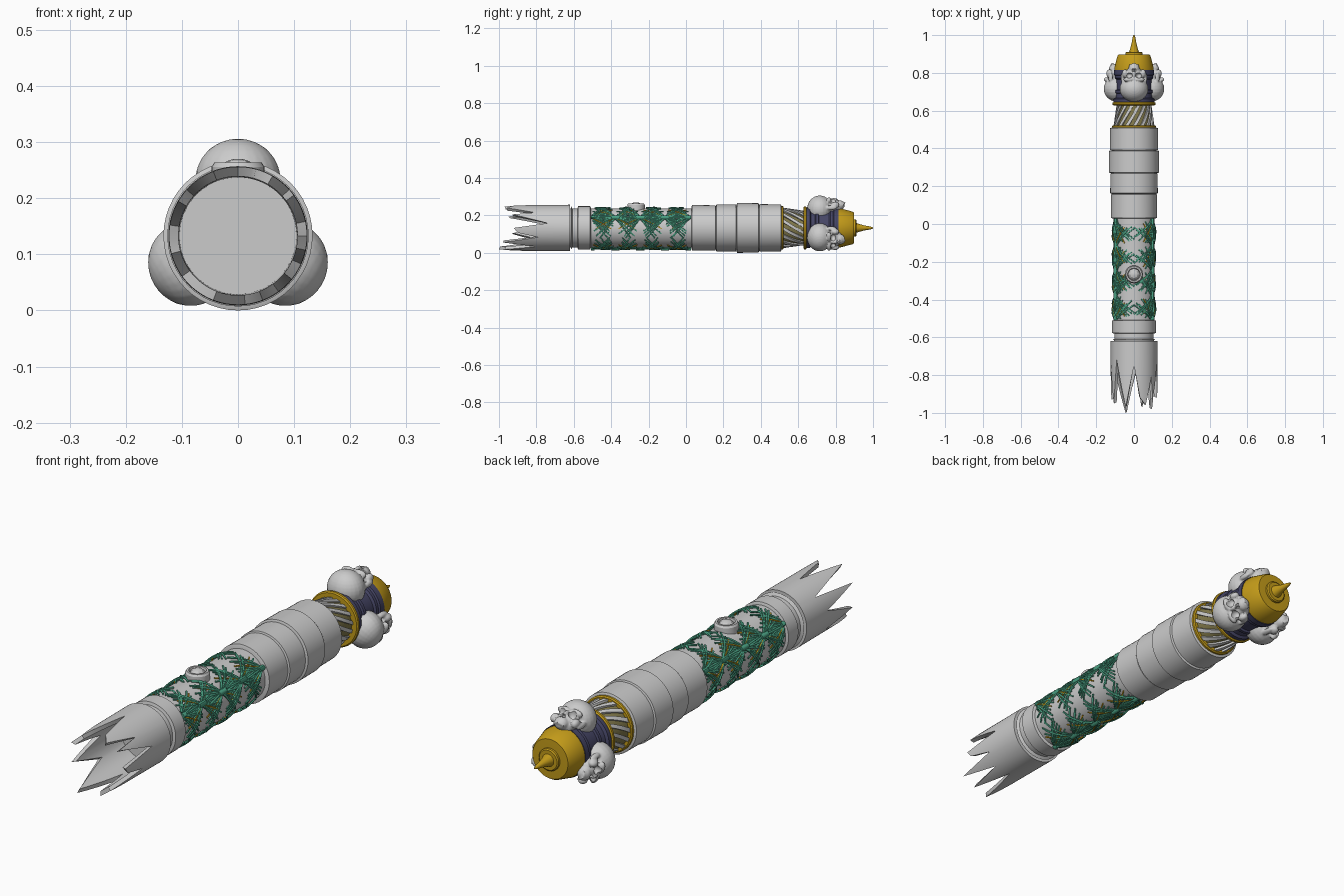
import bpy, bmesh, math, random
from mathutils import Matrix, Vector

if "Cube" in bpy.data.objects:
    bpy.data.objects.remove(bpy.data.objects["Cube"])

random.seed(4)
CZ = 0.133          # height of the long axis (runs along y)
TAU = math.tau


def material(name, rgb):
    m = bpy.data.materials.new(name)
    m.diffuse_color = (*rgb, 1)
    m.use_nodes = True
    m.node_tree.nodes["Principled BSDF"].inputs["Base Color"].default_value = m.diffuse_color
    return m


GOLD = material("gold", (0.55, 0.33, 0.01))
GREEN = material("green", (0.07, 0.36, 0.23))
NAVY = material("navy", (0.06, 0.06, 0.13))
TAN = material("tan", (0.22, 0.19, 0.07))


def at(a, r, y):
    """Point around the axis; a = 0 is up, growing towards +x."""
    return Vector((r * math.sin(a), y, CZ + r * math.cos(a)))


def finish(name, bm, mat=None, angle=35):
    bmesh.ops.remove_doubles(bm, verts=bm.verts, dist=1e-5)
    bmesh.ops.recalc_face_normals(bm, faces=bm.faces)
    me = bpy.data.meshes.new(name)
    bm.to_mesh(me)
    bm.free()
    ob = bpy.data.objects.new(name, me)
    bpy.context.collection.objects.link(ob)
    if mat:
        me.materials.append(mat)
    bpy.ops.object.select_all(action='DESELECT')
    ob.select_set(True)
    bpy.context.view_layer.objects.active = ob
    bpy.ops.object.shade_smooth_by_angle(angle=math.radians(angle))
    return ob


def lathe(name, profile, mat=None, n=48):
    """Revolve (y, radius) points about the long axis, closing both ends."""
    bm = bmesh.new()
    rings = [[bm.verts.new(at(TAU * i / n, r, y)) for i in range(n)] for y, r in profile]
    for p, q in zip(rings, rings[1:]):
        for i in range(n):
            bm.faces.new((p[i], p[(i + 1) % n], q[(i + 1) % n], q[i]))
    bm.faces.new(rings[0])
    bm.faces.new(rings[-1])
    return finish(name, bm, mat)


def ball(bm, pos, radii, u=24, v=16):
    m = Matrix.Translation(pos) @ Matrix.Diagonal((*radii, 1))
    bmesh.ops.create_uvsphere(bm, u_segments=u, v_segments=v, radius=1, matrix=m)


def baked(ob):
    dg = bpy.context.evaluated_depsgraph_get()
    return bpy.data.meshes.new_from_object(ob.evaluated_get(dg))


# Broken crown: (angle from +x, tip or notch position)
jag = [(0, -.92), (12, -.74), (36, -.93), (42, -.81), (60, -.96), (75, -.92), (90, -.75),
       (111, -.97), (138, -.72), (150, -.95), (171, -.76), (195, -.93), (216, -.78),
       (249, -1.0), (276, -.78), (291, -.97), (306, -.80), (321, -.98), (336, -.79),
       (348, -.90), (360, -.92)]


def edge_y(d):
    for (a, p), (b, q) in zip(jag, jag[1:]):
        if a <= d <= b:
            return p + (q - p) * (d - a) / (b - a)


bm = bmesh.new()
cols = []
for d in range(0, 360, 3):
    a, e = math.radians(90 - d), edge_y(d)
    cols.append([bm.verts.new(at(a, r, y)) for r, y in
                 ((.124, -.62), (.123, e), (.106, e + .006), (.104, -.62))])
for i, c in enumerate(cols):
    k = cols[(i + 1) % len(cols)]
    for j in range(4):
        bm.faces.new((c[j], k[j], k[(j + 1) % 4], c[(j + 1) % 4]))
finish("broken_crown", bm)

# Collar, grip core and main sleeve
lathe("collar", [(-.63, .105), (-.615, .105), (-.615, .116), (-.608, .104), (-.58, .104),
                 (-.577, .116), (-.512, .116), (-.508, .105)])
lathe("grip_core", [(-.51, .105), (.04, .105)])
for i, (y0, y1, r) in enumerate([(.03, .16, .122), (.16, .27, .126), (.27, .39, .133), (.39, .51, .127)]):
    lathe(f"sleeve_band_{i}", [(y0, r - .008), (y0 + .003, r), (y1 - .003, r - .001), (y1, r - .008)])

# Tied sheaves of vines around the grip
def tubes(name, paths, depth, mat):
    cu = bpy.data.curves.new(name, 'CURVE')
    cu.dimensions = '3D'
    cu.bevel_depth = depth
    cu.bevel_resolution = 1
    cu.use_fill_caps = True
    for pts in paths:
        s = cu.splines.new('POLY')
        s.points.add(len(pts) - 1)
        for p, co in zip(s.points, pts):
            p.co = (*co, 1)
    tmp = bpy.data.objects.new(name + "_curve", cu)
    bpy.context.collection.objects.link(tmp)
    me = baked(tmp)
    bpy.data.objects.remove(tmp)
    bm = bmesh.new()
    bm.from_mesh(me)
    return finish(name, bm, mat, 60)


vines, gold_vines, ties = [], [], []
for row in range(3):
    a0 = math.radians(60 + 120 * row)
    for k in range(5):
        yn = -.51 + .1325 * k
        lo, hi = max(yn - .022, -.508), min(yn + .022, .028)
        ties.append([at(a0, .112, lo), at(a0, .112, hi)])
        for j in range(18):
            t = -1 + 2 * j / 17
            length = .125 - .035 * abs(t) + random.uniform(-.015, .015)
            lift = random.uniform(.003, .009)
            for side in (-1, 1):
                pts = []
                for i in range(9):
                    s = i / 8
                    y = yn + side * length * s
                    if -.508 < y < .028:
                        r = .107 + lift * math.sin(math.pi * min(1, s * .85 + .1))
                        pts.append(at(a0 + t * (.06 + 1.0 * s ** 1.15), r, y))
                if len(pts) > 2:
                    (gold_vines if j % 9 == 4 else vines).append(pts)
tubes("grip_vines", vines, .0036, GREEN)
tubes("grip_gold_vines", gold_vines, .003, GOLD)
tubes("grip_vine_ties", ties, .011, GREEN)

# Round button on top of the grip
def button(name, prof, n):
    bm = bmesh.new()
    rings = [[bm.verts.new((r * math.cos(TAU * i / n), -.267 + r * math.sin(TAU * i / n), z))
              for i in range(n)] for r, z in prof]
    for p, q in zip(rings, rings[1:]):
        for i in range(n):
            bm.faces.new((p[i], p[(i + 1) % n], q[(i + 1) % n], q[i]))
    bm.faces.new(rings[-1])
    finish(name, bm, None, 20)


button("button_ring", [(.047, .21), (.047, .256), (.042, .264), (.034, .264), (.031, .25)], 32)
button("button_gem", [(.033, .245), (.031, .255), (.02, .266), (.008, .270)], 8)

# Twisted neck with slats between two gold rings
lathe("neck_core", [(.51, .100), (.64, .084)], TAN)
for nm, y, r in (("neck_ring_lower", .505, .116), ("neck_ring_upper", .628, .114)):
    lathe(nm, [(y, r - .005), (y + .004, r), (y + .013, r), (y + .017, r - .005)], GOLD)
bm = bmesh.new()
for i in range(16):
    prev = None
    for s in range(7):
        t = s / 6
        a, y, r = TAU * i / 16 + .7 * t, .515 + .118 * t, .109 - .017 * t
        cur = [bm.verts.new(at(a + w, r + d, y)) for w, d in
               ((-.09, -.015), (-.09, 0), (.09, 0), (.09, -.015))]
        if prev:
            for j in range(4):
                bm.faces.new((prev[j], prev[(j + 1) % 4], cur[(j + 1) % 4], cur[j]))
        prev = cur
finish("neck_slats", bm)

# Dark hub behind the skulls
lathe("skull_hub", [(.642, .108), (.662, .108), (.668, .097), (.69, .094), (.694, .101), (.708, .101),
                    (.712, .093), (.765, .093), (.772, .101), (.785, .101), (.79, .107), (.815, .107)], NAVY)

# One skull (z = outward, chin towards +y), fused by remeshing, sockets cut out
bm = bmesh.new()
ball(bm, (0, .715, .100), (.076, .068, .073))
ball(bm, (0, .785, .108), (.048, .050, .044))
ball(bm, (0, .822, .122), (.029, .026, .026))
for sx in (-1, 1):
    ball(bm, (sx * .026, .765, .146), (.030, .013, .017))
    ball(bm, (sx * .048, .797, .122), (.015, .022, .018))
    ball(bm, (sx * .060, .775, .108), (.009, .030, .012))
ball(bm, (0, .792, .148), (.008, .022, .013))
for j in range(-3, 4):
    ball(bm, (j * .0075, .842 - .0009 * j * j, .134 - .0012 * j * j), (.0042, .012, .006), 8, 6)
skull = finish("skull_base", bm)
rm = skull.modifiers.new("fuse", 'REMESH')
rm.mode = 'VOXEL'
rm.voxel_size = .0045
bm = bmesh.new()
for sx in (-1, 1):
    ball(bm, (sx * .026, .787, .152), (.018, .015, .025), 16, 10)
    ball(bm, (sx * .006, .815, .152), (.006, .010, .012), 10, 8)
cutter = finish("socket_cutter", bm)
cutter.hide_render = True
bo = skull.modifiers.new("sockets", 'BOOLEAN')
bo.operation = 'DIFFERENCE'
bo.solver = 'EXACT'
bo.use_self = True
bo.object = cutter
me = baked(skull)
bpy.data.objects.remove(skull)
bpy.data.objects.remove(cutter)
for i in range(3):
    bm = bmesh.new()
    bm.from_mesh(me)
    bm.transform(Matrix.Translation((0, 0, CZ)) @ Matrix.Rotation(TAU * i / 3, 4, 'Y'))
    finish(f"skull_{i}", bm, None, 40)

# Gold cap and spike
lathe("end_cap", [(.805, .09), (.812, .104), (.825, .104), (.888, .088), (.897, .082), (.898, .05)], GOLD)
lathe("spike", [(.89, .046), (.907, .046), (.911, .041), (.911, .026), (.925, .021), (.955, .013),
                (.985, .008), (1.0, .003)], GOLD)
